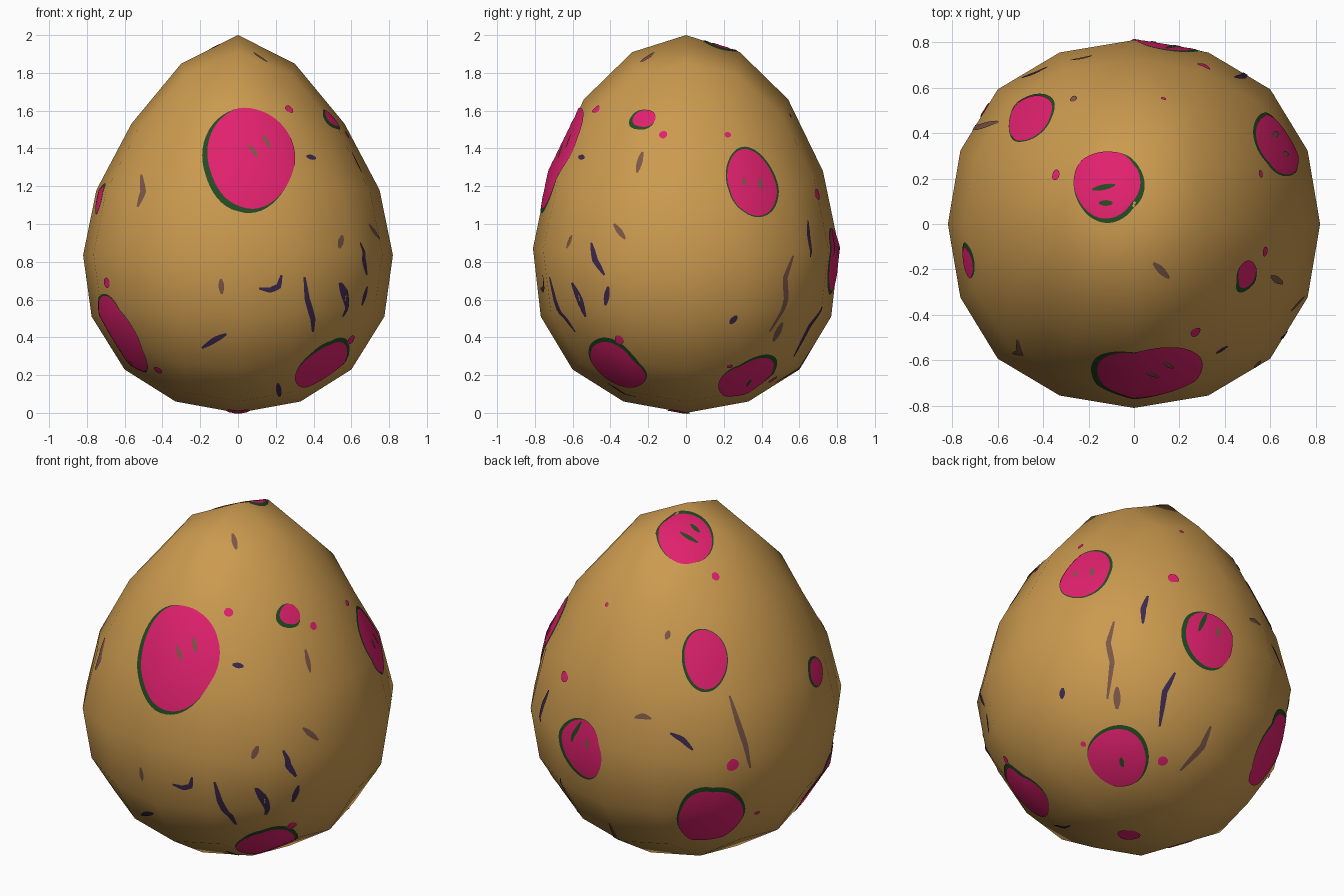
import bpy, bmesh, math
from mathutils import Vector
from mathutils.bvhtree import BVHTree
from mathutils.interpolate import poly_3d_calc

if "Cube" in bpy.data.objects:
    bpy.data.objects.remove(bpy.data.objects["Cube"])


def material(name, rgb):
    m = bpy.data.materials.new(name)
    m.diffuse_color = (*rgb, 1)
    m.use_nodes = True
    m.node_tree.nodes["Principled BSDF"].inputs["Base Color"].default_value = m.diffuse_color
    return m


TAN = material("tan shell", (0.60, 0.325, 0.078))
PINK = material("hot pink", (0.75, 0.015, 0.156))
GREEN = material("dark green", (0.016, 0.069, 0.016))
PURPLE = material("dark purple", (0.048, 0.023, 0.08))
MAUVE = material("brown mauve", (0.20, 0.095, 0.065))

# Egg shell: a cube rounded twice, then remapped to the egg profile
# level -> height, front/side height difference, width in x, width in y
PROFILE = [(-1, 0.0, 0, 1.01, 1.01), (-0.933, 0.06, 0, 1.01, 1.01), (-0.732, 0.23, 0, 1, 1),
           (-0.399, 0.51, 0, 1.013, 1.005), (0, 0.853, 0.018, 1, 0.988),
           (0.399, 1.23, 0.05, 0.98, 0.948), (0.732, 1.595, 0.065, 0.94, 0.90),
           (0.933, 1.88, 0.03, 0.917, 0.87), (1, 2.0, 0, 0.91, 0.86)]


def profile(t):
    for lo, hi in zip(PROFILE, PROFILE[1:]):
        if t <= hi[0] or hi is PROFILE[-1]:
            f = (t - lo[0]) / (hi[0] - lo[0])
            return [a + (b - a) * f for a, b in zip(lo[1:], hi[1:])]


bpy.ops.mesh.primitive_cube_add(size=2)
egg = bpy.context.object
egg.name = "egg_shell"
sub = egg.modifiers.new("round", "SUBSURF")
sub.levels = 2
sub.use_limit_surface = False
bpy.ops.object.modifier_apply(modifier="round")
top = max(v.co.z for v in egg.data.vertices)
for v in egg.data.vertices:
    x, y, t = v.co / top
    z, dz, wx, wy = profile(max(-1, min(1, t)))
    r2 = x * x + y * y
    if r2 > 1e-6:
        z += dz * (y * y - x * x) / r2
    v.co = (x * 0.82 * wx, y * 0.82 * wy, z)
egg.data.materials.append(TAN)
bpy.ops.object.shade_smooth()
egg.data.update()

# Surface lookup used to lay the thin markings on the shell
me = egg.data
me.calc_loop_triangles()
tris = [tuple(t.vertices) for t in me.loop_triangles]
points = [v.co.copy() for v in me.vertices]
normals = [v.normal.copy() for v in me.vertices]
tree = BVHTree.FromPolygons(points, tris)


def hit(origin, direction):
    p, n, i, _ = tree.ray_cast(origin, direction)
    if p is None:
        p, n, i, _ = tree.find_nearest(origin + direction * 0.5)
    if n.dot(p - Vector((0, 0, 0.9))) < 0:
        n = -n
    w = poly_3d_calc([points[k] for k in tris[i]], p)
    s = sum((normals[k] * f for k, f in zip(tris[i], w)), Vector())
    return p, n, s.normalized()


# Viewing directions: azimuth, elevation
VIEWS = {"front": (0, 0), "right": (90, 0), "back": (180, 0), "top": (0, 90), "bottom": (0, -90),
         "front_right": (35, 25), "back_left": (215, 25), "back_right": (140, -27)}


def look(view, u, v):
    a, e = (math.radians(d) for d in VIEWS[view])
    n = Vector((math.sin(a) * math.cos(e), -math.cos(a) * math.cos(e), math.sin(e)))
    right = Vector((math.cos(a), math.sin(a), 0))
    base = Vector((0, 0, 0 if e == 0 else 1))
    return hit(base + right * u + n.cross(right) * v + n * 3, -n)


class Layer:
    """Collects thin surface markings of one colour."""

    def __init__(self, name, mat, lift):
        self.name, self.mat, self.lift = name, mat, lift
        self.verts, self.norms, self.faces = [], [], []

    def add(self, h):
        self.verts.append(h[0] + h[1] * self.lift)
        self.norms.append(h[2])
        return len(self.verts) - 1

    def disc(self, view, u, v, rw, rh, shift=(0, 0)):
        c, _, n = look(view, u, v)
        up = (Vector((0, 0, 1)) - n * n.z).normalized()
        right = up.cross(n)
        c = c + right * shift[0] + up * shift[1]
        big = max(rw, rh) > 0.05
        seg, rings = (48, max(4, int(max(rw, rh) / 0.02))) if big else (14, 2)
        prev = None
        mid = self.add(hit(c + n * 0.5, -n))
        for k in range(1, rings + 1):
            ring = []
            for s in range(seg):
                a = math.tau * s / seg
                f = k / rings * (1 + 0.025 * math.sin(3 * a + 9 * u))
                p = c + right * (rw * f * math.cos(a)) + up * (rh * f * math.sin(a))
                ring.append(self.add(hit(p + n * 0.5, -n)))
            for s in range(seg):
                s2 = (s + 1) % seg
                self.faces.append((prev[s], ring[s], ring[s2], prev[s2]) if prev
                                  else (mid, ring[s], ring[s2]))
            prev = ring

    def streak(self, view, path, width=0.03):
        path = [Vector(p) for p in path]
        pts = [a.lerp(b, k / 6) for a, b in zip(path, path[1:]) for k in range(6)] + [path[-1]]
        last = None
        for i, p in enumerate(pts):
            d = (pts[min(i + 1, len(pts) - 1)] - pts[max(i - 1, 0)]).normalized()
            taper = 0.35 + 0.65 * math.sin(math.pi * i / (len(pts) - 1))
            side = Vector((-d.y, d.x)) * width / 2 * taper
            pair = [self.add(look(view, *(p + side))), self.add(look(view, *(p - side)))]
            if last:
                self.faces.append((last[0], last[1], pair[1], pair[0]))
            last = pair

    def build(self):
        m = bpy.data.meshes.new(self.name)
        m.from_pydata(self.verts, [], self.faces)
        m.materials.append(self.mat)
        m.polygons.foreach_set("use_smooth", [True] * len(m.polygons))
        m.update()
        m.normals_split_custom_set_from_vertices(self.norms)
        bpy.context.collection.objects.link(bpy.data.objects.new(self.name, m))


rims = Layer("spot_rims", GREEN, 0.003)
spots = Layer("spots", PINK, 0.006)
dark = Layer("dark_streaks", PURPLE, 0.004)
pale = Layer("pale_streaks", MAUVE, 0.004)
marks = Layer("spot_marks", MAUVE, 0.009)
green_marks = Layer("spot_green_marks", GREEN, 0.009)

# Large spots with green rims: view, centre, radii, rim shift
for view, u, v, rw, rh, shift in [
        ("front", 0.07, 1.36, 0.23, 0.285, (-0.018, -0.012)),
        ("front", 0.44, 0.25, 0.16, 0.165, (0.004, 0.014)),
        ("front", -0.62, 0.41, 0.15, 0.23, (-0.01, 0.0)),
        ("front", -0.73, 1.13, 0.07, 0.075, (-0.01, 0.006)),
        ("right", 0.35, 1.22, 0.14, 0.19, (0.004, 0.004)),
        ("right", -0.22, 1.555, 0.062, 0.058, (-0.012, -0.006)),
        ("back_right", -0.09, -0.507, 0.155, 0.165, (0.008, 0.01)),
        ("back", -0.13, 0.81, 0.145, 0.165, (-0.016, -0.006)),
        ("top", -0.12, 0.175, 0.145, 0.165, (0.0, 0.012)),
        ("back_left", 0.105, 0.069, 0.115, 0.16, (-0.004, -0.004)),
        ("back_left", 0.132, -0.79, 0.175, 0.21, (0.0, 0.016))]:
    spots.disc(view, u, v, rw, rh)
    rims.disc(view, u, v, rw + 0.01, rh + 0.01, shift)

# Small dots
for view, u, v, r in [
        ("front", 0.27, 1.605, 0.024), ("front", -0.69, 0.69, 0.028), ("front", -0.42, 0.23, 0.025),
        ("right", -0.35, 0.39, 0.027), ("right", -0.12, 1.47, 0.022), ("right", 0.22, 1.47, 0.017),
        ("top", -0.34, 0.215, 0.024), ("back_right", 0.21, 0.47, 0.03),
        ("back_left", 0.248, -0.496, 0.036), ("back_left", 0.38, -0.75, 0.015),
        ("back_left", -0.42, 0.36, 0.012), ("back_right", 0.153, -0.517, 0.028),
        ("back_right", -0.27, -0.427, 0.016), ("bottom", 0.0, 0.04, 0.06)]:
    spots.disc(view, u, v, r, r)

# Dark streaks
for view, path in [
        ("front", [(0.11, 0.66), (0.17, 0.65), (0.215, 0.67), (0.23, 0.73)]),
        ("front", [(0.35, 0.72), (0.365, 0.6), (0.395, 0.5), (0.395, 0.43)]),
        ("front", [(-0.19, 0.345), (-0.12, 0.39), (-0.06, 0.42)]),
        ("front", [(0.21, 0.16), (0.22, 0.09)]),
        ("right", [(-0.5, 0.9), (-0.48, 0.81), (-0.43, 0.73)]),
        ("right", [(-0.6, 0.69), (-0.56, 0.6), (-0.53, 0.51)]),
        ("right", [(-0.41, 0.67), (-0.425, 0.57)]),
        ("front_right", [(-0.03, 0.04), (0.03, 0.03)]),
        ("back_left", [(-0.084, -0.327), (-0.02, -0.36), (0.037, -0.417)]),
        ("back_right", [(0.074, 0.37), (0.05, 0.3), (0.047, 0.216)]),
        ("back_right", [(0.22, -0.05), (0.164, -0.153), (0.137, -0.338)]),
        ("back_right", [(-0.38, -0.127), (-0.385, -0.185)])]:
    dark.streak(view, path)

# Pale streaks
for view, path in [
        ("front", [(-0.51, 1.26), (-0.5, 1.17), (-0.53, 1.09)]),
        ("front", [(0.535, 0.87), (0.55, 0.94)]),
        ("front", [(-0.09, 0.71), (-0.085, 0.63)]),
        ("right", [(-0.38, 1.0), (-0.32, 0.92)]),
        ("right", [(-0.23, 1.38), (-0.26, 1.27)]),
        ("right", [(0.51, 0.48), (0.46, 0.38)]),
        ("front_right", [(-0.03, 0.74), (-0.01, 0.655)]),
        ("back_left", [(0.232, -0.127), (0.274, -0.259), (0.317, -0.39), (0.343, -0.512)]),
        ("back_left", [(-0.274, -0.243), (-0.23, -0.235), (-0.185, -0.25)]),
        ("back_left", [(-0.09, 0.222), (-0.105, 0.174)]),
        ("back_right", [(-0.106, 0.227), (-0.137, 0.11), (-0.116, 0.005), (-0.142, -0.19)]),
        ("back_right", [(0.41, -0.33), (0.364, -0.443), (0.248, -0.565)])]:
    pale.streak(view, path)

# Short marks inside the spots
for view, a, b in [("front", (0.055, 1.415), (0.105, 1.35)), ("front", (0.13, 1.47), (0.17, 1.4)),
                   ("right", (0.3, 1.24), (0.31, 1.2)), ("right", (0.38, 1.24), (0.4, 1.18)),
                   ("back_right", (0.45, 0.2), (0.443, 0.15))]:
    marks.streak(view, [a, b], 0.022)
for view, a, b in [("back_right", (0.385, 0.275), (0.343, 0.18)), ("top", (-0.18, 0.15), (-0.08, 0.17)),
                   ("top", (-0.15, 0.09), (-0.09, 0.09)), ("back_right", (-0.07, -0.5), (-0.06, -0.55))]:
    green_marks.streak(view, [a, b], 0.025)

for layer in (rims, spots, dark, pale, marks, green_marks):
    layer.build()
